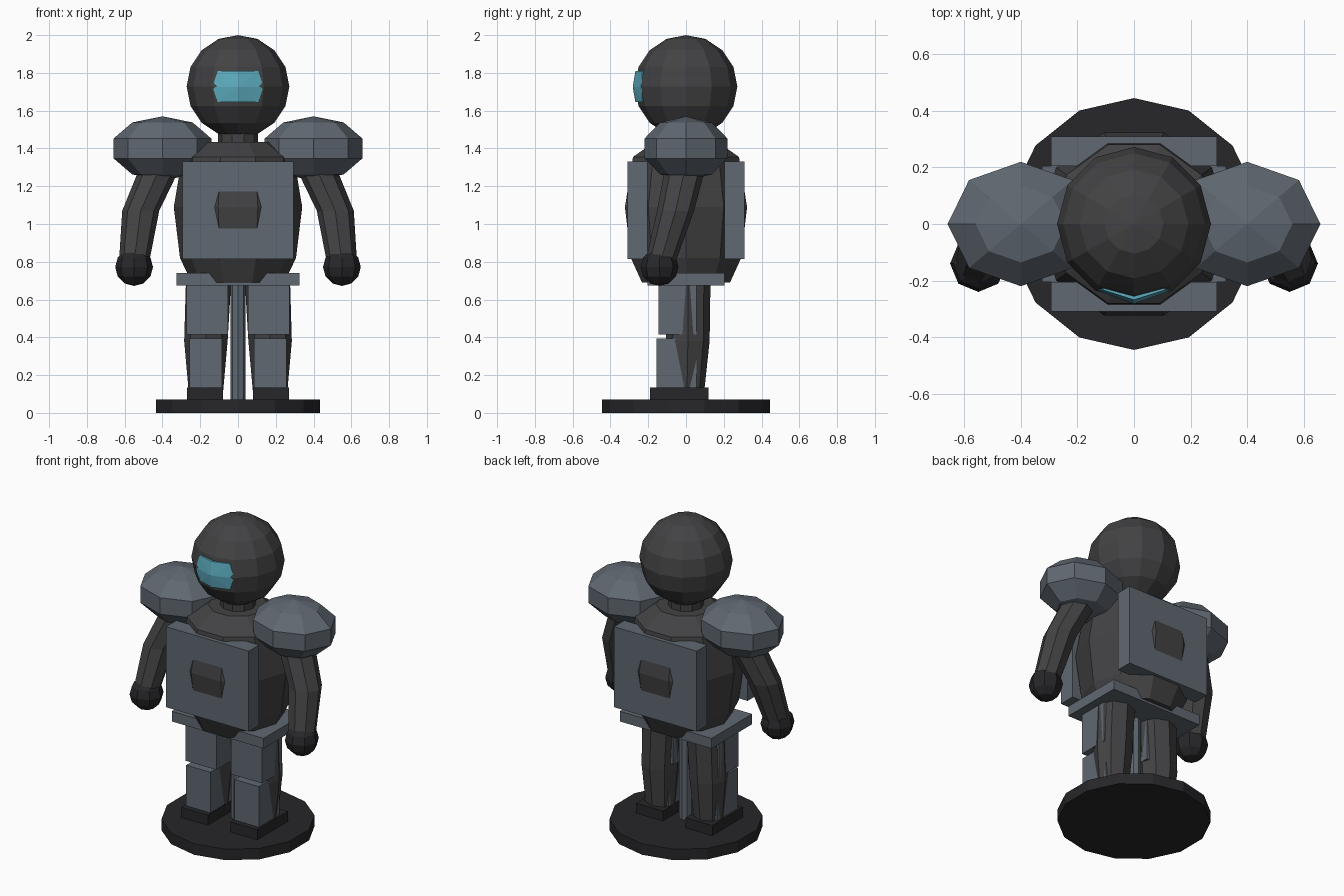
import bpy, bmesh
from math import sin, cos, pi
from mathutils import Matrix

if "Cube" in bpy.data.objects:
    bpy.data.objects.remove(bpy.data.objects["Cube"])


def material(name, rgb):
    m = bpy.data.materials.new(name)
    m.diffuse_color = (*rgb, 1)
    m.use_nodes = True
    m.node_tree.nodes["Principled BSDF"].inputs["Base Color"].default_value = m.diffuse_color
    return m


BODY = material("dark_body", (0.055, 0.055, 0.058))
ARMOUR = material("grey_armour", (0.115, 0.138, 0.165))
BLACK = material("black", (0.02, 0.02, 0.023))
GLASS = material("visor_blue", (0.11, 0.42, 0.53))


def finish(name, bm, mat):
    bmesh.ops.recalc_face_normals(bm, faces=bm.faces)
    me = bpy.data.meshes.new(name)
    bm.to_mesh(me)
    bm.free()
    me.materials.append(mat)
    ob = bpy.data.objects.new(name, me)
    bpy.context.collection.objects.link(ob)
    return ob


def box(name, x, y, z, mat):
    """Box from (min, max) ranges."""
    bm = bmesh.new()
    bmesh.ops.create_cube(bm, size=1)
    for v in bm.verts:
        v.co = [r[0] if c < 0 else r[1] for c, r in zip(v.co, (x, y, z))]
    return finish(name, bm, mat)


def ball(name, centre, size, segs, rings, mat):
    bm = bmesh.new()
    bmesh.ops.create_uvsphere(bm, u_segments=segs, v_segments=rings, radius=1,
                              matrix=Matrix.LocRotScale(centre, None, size))
    return finish(name, bm, mat)


def loft(name, rings, sides, mat, phase=0.0):
    """Tube through level rings given as (x, y, z, radius)."""
    bm = bmesh.new()
    loops = []
    for x, y, z, r in rings:
        loops.append([bm.verts.new((x + r * cos(phase + 2 * pi * i / sides),
                                    y + r * sin(phase + 2 * pi * i / sides), z))
                      for i in range(sides)])
    for a, b in zip(loops, loops[1:]):
        for i in range(sides):
            j = (i + 1) % sides
            bm.faces.new((a[i], a[j], b[j], b[i]))
    bm.faces.new(loops[0])
    bm.faces.new(loops[-1])
    return finish(name, bm, mat)


# Stand: disc and support pole
loft("base_disc", [(0, 0, 0, .445), (0, 0, .07, .445)], 14, BLACK, pi / 2)
loft("support_pole", [(0, 0, .06, .04), (0, 0, .72, .04)], 8, ARMOUR)

# Barrel torso, neck and head
loft("torso", [(0, 0, .69, .245), (0, 0, .82, .307), (0, 0, 1.09, .34),
               (0, 0, 1.355, .295), (0, 0, 1.435, .175)], 10, BODY)
loft("neck", [(0, 0, 1.4, .105), (0, 0, 1.52, .105)], 10, BODY)
ball("head", (0, 0, 1.728), (.272, .272, .272), 12, 8, BODY)

# Visor: faceted shell just proud of the face
bm = bmesh.new()
for z, w, front in ((1.645, .107, -.268), (1.725, .135, -.282), (1.81, .107, -.268)):
    for x, y in ((-w, -.234), (0, front), (w, -.234), (-w, -.2), (w, -.2)):
        bm.verts.new((x, y, z))
bmesh.ops.convex_hull(bm, input=bm.verts)
finish("visor", bm, GLASS)

# Chest and back plates, belt
for name, s in (("chest_plate", -1), ("back_plate", 1)):
    box(name, (-.293, .293), sorted((s * .205, s * .31)), (.815, 1.33), ARMOUR)
box("belt", (-.325, .325), (-.205, .205), (.675, .74), ARMOUR)

# Limbs, mirrored left and right
for side, s in (("right", -1), ("left", 1)):
    def span(a, b):
        return sorted((s * a, s * b))

    ball(side + "_shoulder_pad", (s * .4, 0, 1.4), (.272, .231, .17), 8, 5, ARMOUR)
    loft(side + "_arm", [(s * .39, 0, 1.4, .105), (s * .435, -.015, 1.25, .105),
                         (s * .515, -.055, 1.07, .098), (s * .55, -.135, .8, .08)], 8, BODY)
    ball(side + "_hand", (s * .55, -.14, .772), (.1, .1, .1), 8, 6, BLACK)
    loft(side + "_leg", [(s * .155, .01, .72, .12), (s * .17, .01, .38, .115),
                         (s * .17, .005, .1, .09)], 8, BODY)
    box(side + "_thigh_guard", span(.052, .272), (-.145, .055), (.415, .69), ARMOUR)
    box(side + "_shin_guard", span(.086, .257), (-.157, .055), (.13, .395), ARMOUR)
    box(side + "_foot", span(.08, .27), (-.19, .12), (.06, .135), BLACK)
